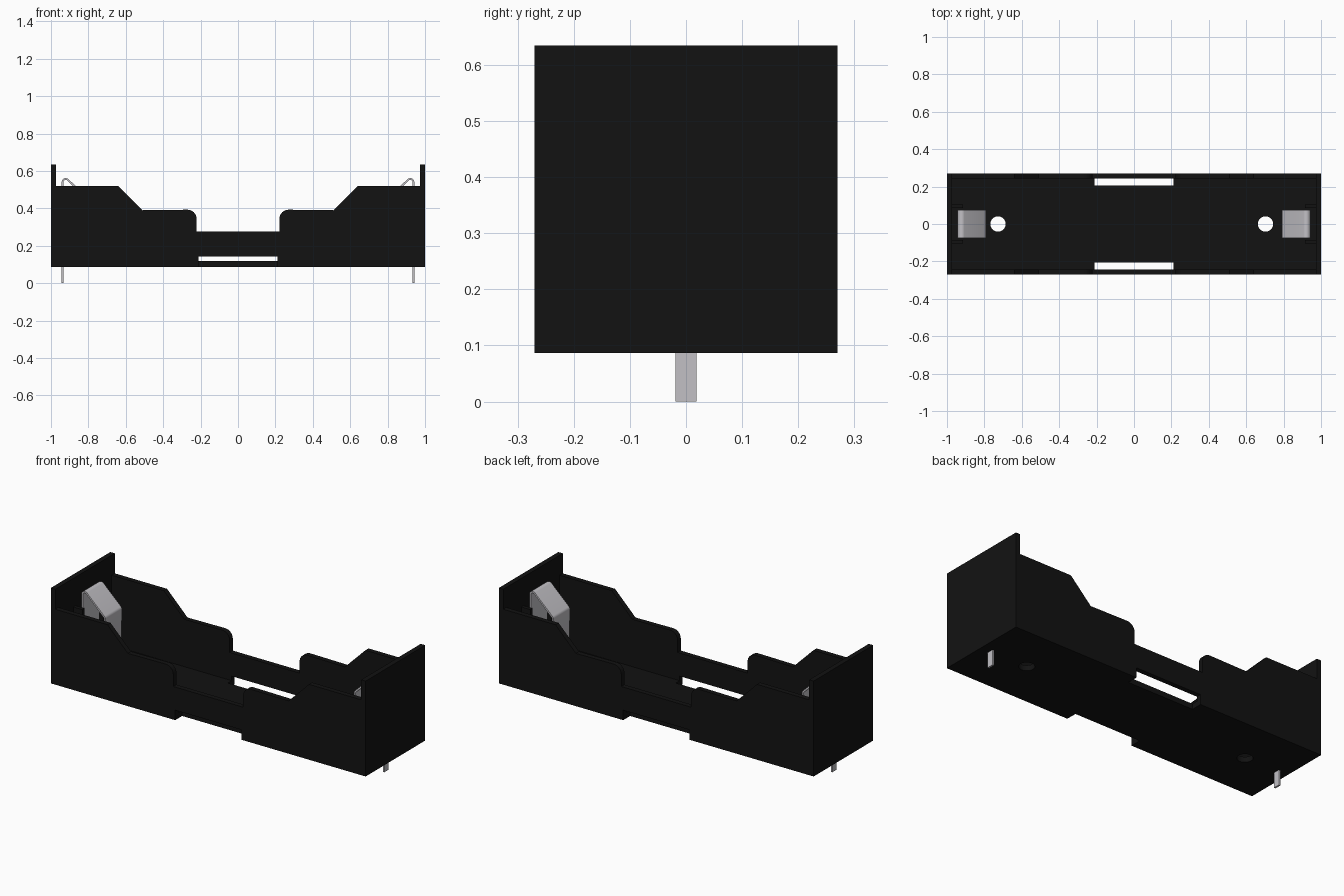
import bpy, bmesh, math

if "Cube" in bpy.data.objects:
    bpy.data.objects.remove(bpy.data.objects["Cube"])


def material(name, rgb):
    m = bpy.data.materials.new(name)
    m.diffuse_color = (*rgb, 1)
    m.use_nodes = True
    m.node_tree.nodes["Principled BSDF"].inputs["Base Color"].default_value = m.diffuse_color
    return m


BLACK = material("black_plastic", (0.006, 0.006, 0.006))
METAL = material("spring_metal", (0.54, 0.53, 0.56))


def finish(name, bm, mat):
    bmesh.ops.recalc_face_normals(bm, faces=bm.faces)
    me = bpy.data.meshes.new(name)
    bm.to_mesh(me)
    bm.free()
    me.materials.append(mat)
    ob = bpy.data.objects.new(name, me)
    bpy.context.collection.objects.link(ob)
    return ob


def prism(name, pts, direction, mat):
    bm = bmesh.new()
    face = bm.faces.new([bm.verts.new(p) for p in pts])
    ext = bmesh.ops.extrude_face_region(bm, geom=[face])
    verts = [v for v in ext["geom"] if isinstance(v, bmesh.types.BMVert)]
    bmesh.ops.translate(bm, verts=verts, vec=direction)
    return finish(name, bm, mat)


def box(name, x0, x1, y0, y1, z0, z1, mat):
    pts = [(x0, y0, z0), (x1, y0, z0), (x1, y1, z0), (x0, y1, z0)]
    return prism(name, pts, (0, 0, z1 - z0), mat)


def arc(cx, cy, r, a0, a1, n):
    return [(cx + r * math.cos(math.radians(a0 + (a1 - a0) * i / n)),
             cy + r * math.sin(math.radians(a0 + (a1 - a0) * i / n))) for i in range(n + 1)]


BASE, TOP = 0.087, 0.118   # floor underside and upper side

# Stepped side walls, open below the middle bridge
half = [(0.21, 0.144), (0.21, BASE), (0.972, BASE), (0.972, 0.52), (0.64, 0.52), (0.51, 0.39)]
half += arc(0.27, 0.345, 0.048, 90, 180, 8) + [(0.222, 0.277)]
profile = half + [(-x, z) for x, z in reversed(half)]
for name, y in (("front_wall", -0.27), ("back_wall", 0.242)):
    prism(name, [(x, y, z) for x, z in profile], (0, 0.028, 0), BLACK)

# Floor with side notches and two screw holes
quarter = [(0.21, 0.207), (0.21, 0.242), (0.972, 0.242)]
right = quarter + [(x, -y) for x, y in reversed(quarter)]
outline = right + [(-x, y) for x, y in reversed(right)]
floor = prism("floor", [(x, y, BASE) for x, y in outline], (0, 0, TOP - BASE), BLACK)
for x in (-0.727, 0.703):
    cutter = prism("hole_cutter", [(px, py, 0.05) for px, py in arc(x, 0, 0.041, 0, 348.75, 31)],
                   (0, 0, 0.12), BLACK)
    cutter.hide_render = True
    mod = floor.modifiers.new("hole", "BOOLEAN")
    mod.operation = "DIFFERENCE"
    mod.solver = "EXACT"
    mod.object = cutter
    bpy.context.view_layer.objects.active = floor
    bpy.ops.object.modifier_apply(modifier=mod.name)
    bpy.data.objects.remove(cutter)

# Bent contact strip path, from floor up, over and back down
path = [(0.938, TOP), (0.938, 0.3)] + arc(0.921, 0.54, 0.017, 0, 130, 8)
path += arc(0.811, 0.437, 0.016, 130, 180, 5) + [(0.798, 0.26), (0.808, 0.235)]

for side, s in (("left", -1), ("right", 1)):
    def sbox(name, x0, x1, *rest):
        return box(f"{side}_{name}", *sorted((s * x0, s * x1)), *rest)

    # Tall end wall, spring guide ribs and solder pin
    sbox("end_wall", 0.972, 1, -0.27, 0.27, BASE, 0.635, BLACK)
    sbox("front_rib", 0.915, 0.972, -0.105, -0.085, TOP, 0.47, BLACK)
    sbox("back_rib", 0.915, 0.972, 0.085, 0.105, TOP, 0.47, BLACK)
    sbox("pin", 0.933, 0.943, -0.019, 0.019, 0, 0.13, METAL)

    # Spring contact
    bm = bmesh.new()
    rows = [[bm.verts.new((s * x, y, z)) for y in (-0.075, 0.075)] for x, z in path]
    for a, b in zip(rows, rows[1:]):
        bm.faces.new((a[0], a[1], b[1], b[0]))
    spring = finish(f"{side}_spring_contact", bm, METAL)
    mod = spring.modifiers.new("thickness", "SOLIDIFY")
    mod.thickness = 0.01
    mod.offset = 0
    bpy.ops.object.select_all(action="DESELECT")
    spring.select_set(True)
    bpy.context.view_layer.objects.active = spring
    bpy.ops.object.modifier_apply(modifier=mod.name)
    bpy.ops.object.shade_smooth_by_angle(angle=math.radians(35))
